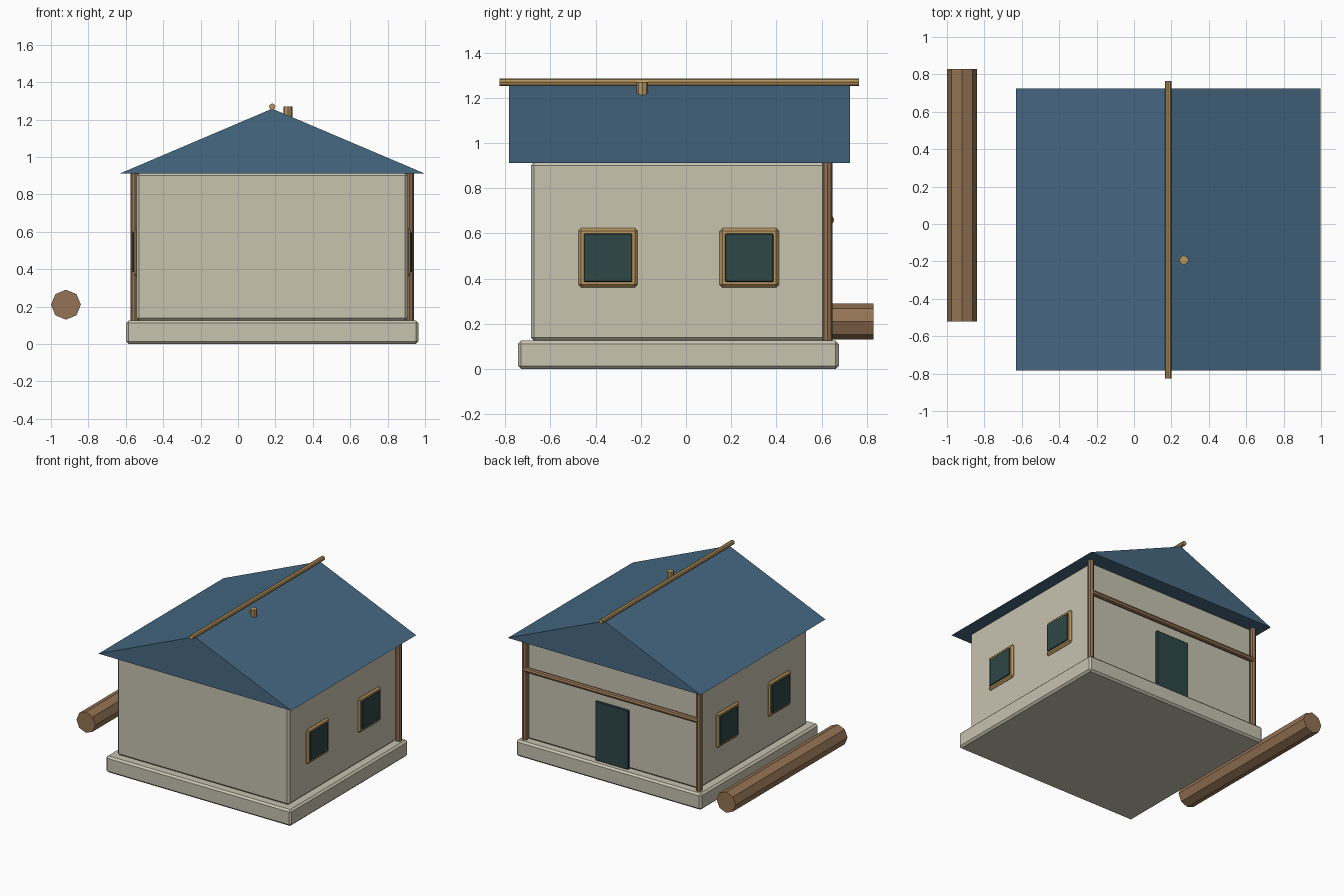
import bpy
import bmesh
import math
from mathutils import Matrix, Vector

if "Cube" in bpy.data.objects:
    bpy.data.objects.remove(bpy.data.objects["Cube"], do_unlink=True)

CX, CY = 0.183, -0.034      # centre of the house


def material(name, rgb):
    """Flat colour given as 0-255 display values, stored as linear."""
    lin = [((c / 255 + 0.055) / 1.055) ** 2.4 for c in rgb] + [1]
    m = bpy.data.materials.new(name)
    m.use_nodes = True
    m.diffuse_color = lin
    m.node_tree.nodes["Principled BSDF"].inputs["Base Color"].default_value = lin
    return m


PLASTER = material("plaster", (199, 195, 176))
ROOF = material("blue roof", (70, 104, 130))
BROWN = material("brown timber", (148, 115, 84))
TAN = material("pale timber", (182, 149, 93))
TEAL = material("dark teal", (45, 71, 70))


def finish(name, bm, mat):
    bmesh.ops.recalc_face_normals(bm, faces=bm.faces)
    mesh = bpy.data.meshes.new(name)
    bm.to_mesh(mesh)
    bm.free()
    mesh.materials.append(mat)
    obj = bpy.data.objects.new(name, mesh)
    bpy.context.collection.objects.link(obj)
    return obj


def box(name, centre, size, mat, bevel=0):
    bm = bmesh.new()
    bmesh.ops.create_cube(bm, size=1, matrix=Matrix.Translation(centre) @ Matrix.Diagonal((*size, 1)))
    if bevel:
        bmesh.ops.bevel(bm, geom=bm.edges[:], offset=bevel, segments=1, affect='EDGES')
    return finish(name, bm, mat)


def pole(name, start, end, radius, mat):
    """Eight-sided pole between two points."""
    a, b = Vector(start), Vector(end)
    axis = b - a
    turn = {'x': Matrix.Rotation(math.pi / 2, 4, 'Y'),
            'y': Matrix.Rotation(math.pi / 2, 4, 'X'),
            'z': Matrix.Identity(4)}['xyz'[max(range(3), key=lambda i: abs(axis[i]))]]
    bm = bmesh.new()
    bmesh.ops.create_cone(bm, cap_ends=True, segments=8, radius1=radius, radius2=radius,
                          depth=axis.length, matrix=Matrix.Translation((a + b) / 2) @ turn)
    return finish(name, bm, mat)


# Foundation and walls
box("foundation", (CX, CY, 0.0625), (1.564, 1.42, 0.125), PLASTER, 0.014)
box("walls", (CX, CY, 0.52), (1.45, 1.305, 0.79), PLASTER, 0.014)

# Gabled roof: a triangular profile extruded along y
bm = bmesh.new()
profile = [(-0.63, 0.912), (0.997, 0.912), (CX, 1.258)]
face = bm.faces.new([bm.verts.new((x, -0.783, z)) for x, z in profile])
swept = bmesh.ops.extrude_face_region(bm, geom=[face])["geom"]
bmesh.ops.translate(bm, vec=(0, 1.508, 0),
                    verts=[v for v in swept if isinstance(v, bmesh.types.BMVert)])
finish("roof", bm, ROOF)
pole("ridge_pole", (CX, -0.825, 1.269), (CX, 0.765, 1.269), 0.017, TAN)
pole("roof_vent", (0.267, -0.193, 1.17), (0.267, -0.193, 1.27), 0.025, TAN)

# Back porch timbers and door
for side, s in (("left", 1), ("right", -1)):
    x = CX + s * 0.735
    pole(f"{side}_back_post", (x, 0.627, 0.125), (x, 0.627, 0.915), 0.022, BROWN)
pole("back_beam", (CX - 0.735, 0.636, 0.66), (CX + 0.735, 0.636, 0.66), 0.02, BROWN)
box("door", (CX, 0.617, 0.35), (0.28, 0.04, 0.45), TEAL, 0.004)

# Two windows on each side wall
for side, s in (("left", 1), ("right", -1)):
    for place, y in (("front", -0.345), ("back", 0.28)):
        box(f"{side}_{place}_window_frame", (CX + s * 0.725, y, 0.492), (0.03, 0.262, 0.262), TAN, 0.012)
        box(f"{side}_{place}_window_pane", (CX + s * 0.73, y, 0.492), (0.034, 0.214, 0.214), TEAL, 0.004)

# Loose log lying beside the house
pole("log", (-0.92, -0.52, 0.21), (-0.92, 0.83, 0.21), 0.08, BROWN)
